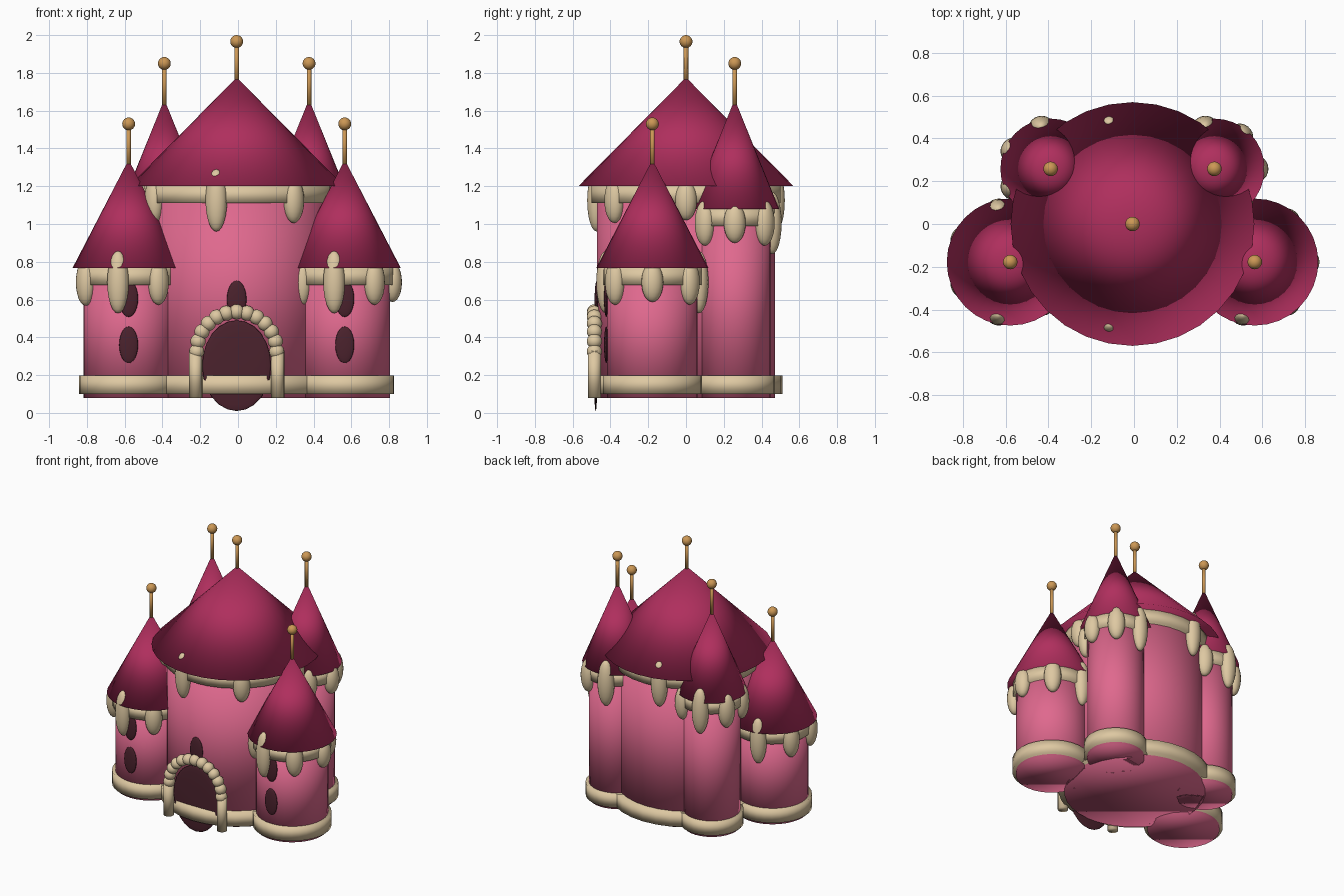
import bpy
import bmesh
import math
from mathutils import Matrix, Vector

cube = bpy.data.objects.get("Cube")
if cube:
    bpy.data.objects.remove(cube, do_unlink=True)


def material(name, r, g, b):
    mat = bpy.data.materials.new(name)
    mat.use_nodes = True
    mat.diffuse_color = (r, g, b, 1)
    mat.node_tree.nodes["Principled BSDF"].inputs["Base Color"].default_value = (r, g, b, 1)
    return mat


PINK = material("pink wall", 0.74, 0.14, 0.27)
ROOF = material("raspberry roof", 0.43, 0.028, 0.11)
CREAM = material("cream trim", 0.73, 0.58, 0.36)
GOLD = material("gold", 0.6, 0.31, 0.09)
DARK = material("dark opening", 0.07, 0.016, 0.026)


def finish(name, bm, mat):
    """Turn a bmesh into a smooth shaded object."""
    for face in bm.faces:
        face.smooth = True
    mesh = bpy.data.meshes.new(name)
    bm.to_mesh(mesh)
    bm.free()
    mesh.materials.append(mat)
    obj = bpy.data.objects.new(name, mesh)
    bpy.context.collection.objects.link(obj)
    return obj


def add_cone(bm, x, y, low, high, r_low, r_high, sides):
    bmesh.ops.create_cone(bm, cap_ends=True, segments=sides, radius1=r_low, radius2=r_high,
                          depth=high - low, matrix=Matrix.Translation((x, y, (low + high) / 2)))


def cylinder(name, mat, x, y, low, high, r_low, r_high=None, sides=32):
    bm = bmesh.new()
    add_cone(bm, x, y, low, high, r_low, r_low if r_high is None else r_high, sides)
    finish(name, bm, mat)


def add_ellipsoid(bm, centre, radii, turn=0):
    matrix = (Matrix.Translation(centre) @ Matrix.Rotation(turn, 4, "Z")
              @ Matrix.Diagonal(Vector((*radii, 1))))
    bmesh.ops.create_uvsphere(bm, u_segments=20, v_segments=12, radius=1, matrix=matrix)


def ellipsoid(name, mat, centre, radii):
    bm = bmesh.new()
    add_ellipsoid(bm, centre, radii)
    finish(name, bm, mat)


MID = -0.007      # centre line of the castle
FLOOR = 0.08
DRIPS = [0.105, 0.12, 0.165, 0.125, 0.125, 0.165, 0.12]


def tower(name, x, y, wall, eave, roof_radius, peak, trim_radius, drip_radius):
    """Wall, base band, eave trim with icing drips, roof and finial."""
    cylinder(name + "_wall", PINK, x, y, FLOOR, eave, wall)
    cylinder(name + "_base_band", CREAM, x, y, 0.10, 0.197, wall + 0.022 + 0.03 * (wall > 0.4) * 0.6)
    cylinder(name + "_eave_trim", CREAM, x, y, eave - 0.09, eave, trim_radius)
    cylinder(name + "_roof", ROOF, x, y, eave, peak, roof_radius, 0)
    # icing drips hang at equal angles round the trim
    bm = bmesh.new()
    for i, half in enumerate(DRIPS):
        a = math.tau * i / len(DRIPS)
        centre = (x + drip_radius * math.cos(a), y + drip_radius * math.sin(a), eave - 0.075)
        add_ellipsoid(bm, centre, (0.05, 0.058, half), a)
    finish(name + "_icing_drips", bm, CREAM)
    # finial pole and ball
    cylinder(name + "_finial_pole", GOLD, x, y, peak - 0.03, peak + 0.18, 0.012, sides=12)
    ellipsoid(name + "_finial_ball", GOLD, (x, y, peak + 0.19), (0.034,) * 3)


tower("keep", MID, 0, 0.47, 1.2, 0.57, 1.776, 0.5, 0.485)
for side, s in (("left", 1), ("right", -1)):
    front_x = MID + s * 0.572
    tower(side + "_front_tower", front_x, -0.178, 0.24, 0.767, 0.297, 1.34, 0.26, 0.253)
    tower(side + "_back_tower", MID + s * 0.383, 0.258, 0.19, 1.08, 0.235, 1.66, 0.21, 0.203)
    # two oval windows on each front tower
    for level, z in (("lower", 0.36), ("upper", 0.605)):
        ellipsoid(f"{side}_{level}_window", DARK, (front_x, -0.422, z), (0.05, 0.012, 0.097))

# doorway and the window above it
ellipsoid("door", DARK, (MID, -0.478, 0.25), (0.183, 0.01, 0.24))
ellipsoid("keep_window", DARK, (MID, -0.472, 0.6), (0.052, 0.012, 0.1))

# arch: two posts and a half ring of beads
for side, s in (("left", 1), ("right", -1)):
    cylinder(side + "_arch_post", CREAM, MID + s * 0.217, -0.485, FLOOR, 0.33, 0.035, sides=16)
bm = bmesh.new()
BEADS = 13
for i in range(BEADS):
    a = math.pi * i / (BEADS - 1)
    add_ellipsoid(bm, (MID + 0.212 * math.cos(a), -0.485, 0.325 + 0.21 * math.sin(a)), (0.04,) * 3)
finish("arch_beads", bm, CREAM)
